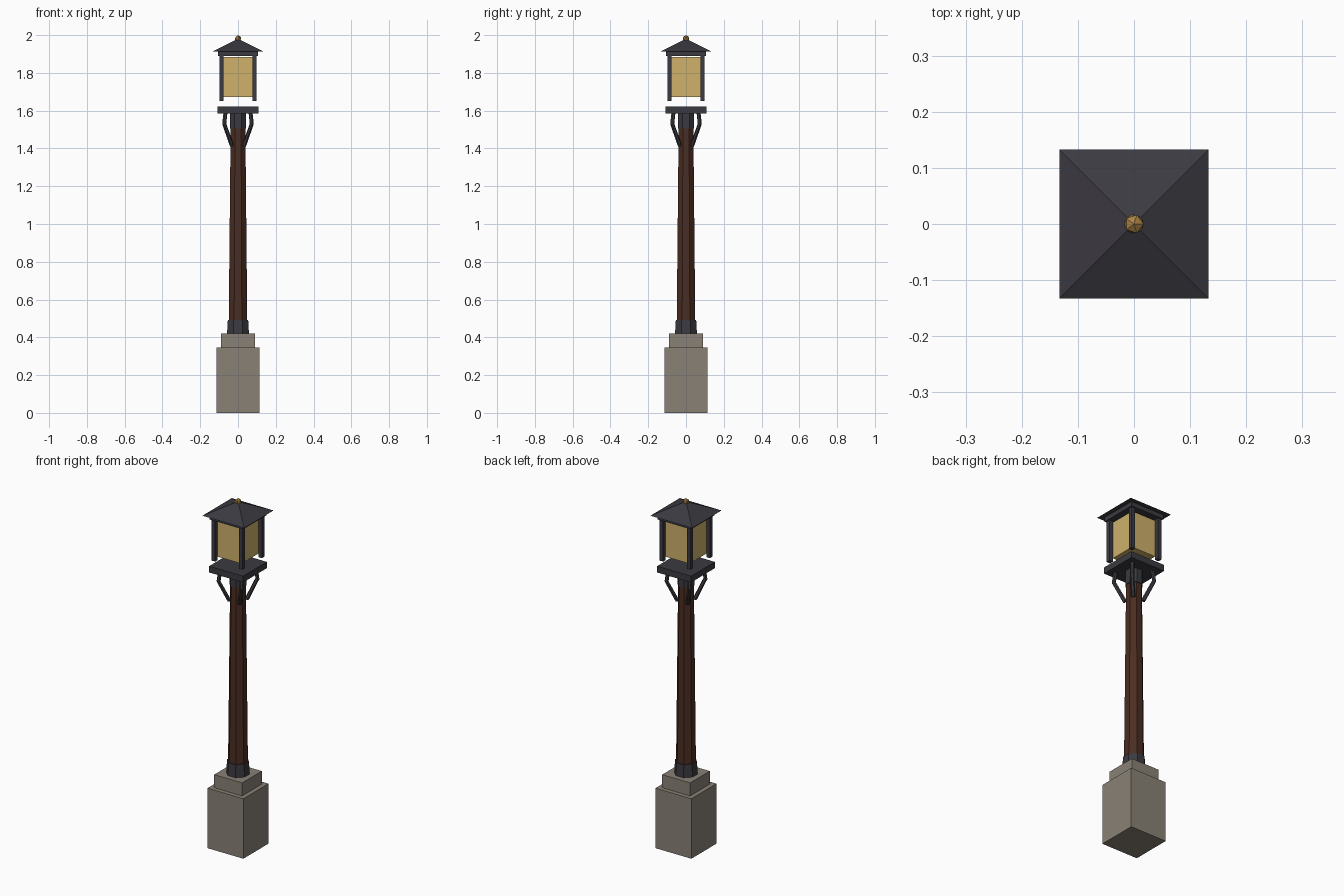
import bpy, math
from mathutils import Vector

if "Cube" in bpy.data.objects:
    bpy.data.objects.remove(bpy.data.objects["Cube"])


def mat(name, rgb):
    m = bpy.data.materials.new(name)
    m.diffuse_color = (*rgb, 1)
    m.use_nodes = True
    m.node_tree.nodes["Principled BSDF"].inputs["Base Color"].default_value = m.diffuse_color
    return m


STONE = mat("grey stone", (0.25, 0.22, 0.18))
METAL = mat("dark metal", (0.044, 0.042, 0.052))
WOOD = mat("brown wood", (0.07, 0.026, 0.016))
GLASS = mat("amber glass", (0.62, 0.44, 0.145))
BRASS = mat("brass", (0.42, 0.235, 0.06))


def finish(name, m):
    o = bpy.context.object
    o.name = name
    o.data.materials.append(m)
    return o


def box(name, m, half, z0, z1, x=0, y=0):
    bpy.ops.mesh.primitive_cube_add(size=1, location=(x, y, (z0 + z1) / 2))
    o = finish(name, m)
    o.scale = (2 * half, 2 * half, z1 - z0)
    return o


def prism(name, m, sides, a0, a1, z0, z1):
    """Tapered prism with a flat facing front; a0, a1 are flat half widths."""
    k = math.cos(math.pi / sides)
    bpy.ops.mesh.primitive_cone_add(vertices=sides, radius1=a0 / k, radius2=a1 / k,
                                    depth=z1 - z0, location=(0, 0, (z0 + z1) / 2),
                                    rotation=(0, 0, math.pi / sides))
    return finish(name, m)


# Stone base
box("base_block", STONE, 0.114, 0, 0.345)
box("base_step", STONE, 0.089, 0.345, 0.42)

# Octagonal post with metal collars
prism("lower_collar", METAL, 8, 0.058, 0.054, 0.42, 0.492)
prism("post", WOOD, 8, 0.049, 0.039, 0.49, 1.51)
prism("upper_collar", METAL, 8, 0.043, 0.043, 1.505, 1.587)

# Platform under the lantern
box("platform", METAL, 0.108, 1.585, 1.621)

# Four bent braces on the diagonals
for i in range(4):
    a = math.radians(45 + 90 * i)
    cu = bpy.data.curves.new("brace_%d" % (i + 1), 'CURVE')
    cu.dimensions = '3D'
    cu.bevel_depth = 0.011
    cu.bevel_resolution = 1
    cu.use_fill_caps = True
    sp = cu.splines.new('POLY')
    path = [(0.046, 1.415), (0.103, 1.53), (0.094, 1.59)]
    sp.points.add(len(path) - 1)
    for p, (r, z) in zip(sp.points, path):
        p.co = (r * math.cos(a), r * math.sin(a), z, 1)
    sp.use_smooth = False
    cu.materials.append(METAL)
    o = bpy.data.objects.new("brace_%d" % (i + 1), cu)
    bpy.context.collection.objects.link(o)

# Lantern glass and corner bars
box("lantern_glass", GLASS, 0.076, 1.672, 1.883)
for x in (-1, 1):
    for y in (-1, 1):
        box("corner_bar", METAL, 0.011, 1.652, 1.893, x * 0.0875, y * 0.0875)

# Roof with rim and finial
box("roof_rim", METAL, 0.106, 1.889, 1.915)
prism("roof", METAL, 4, 0.133, 0.004, 1.914, 1.979)
bpy.ops.mesh.primitive_ico_sphere_add(subdivisions=1, radius=0.019, location=(0, 0, 1.981))
finish("finial", BRASS)
